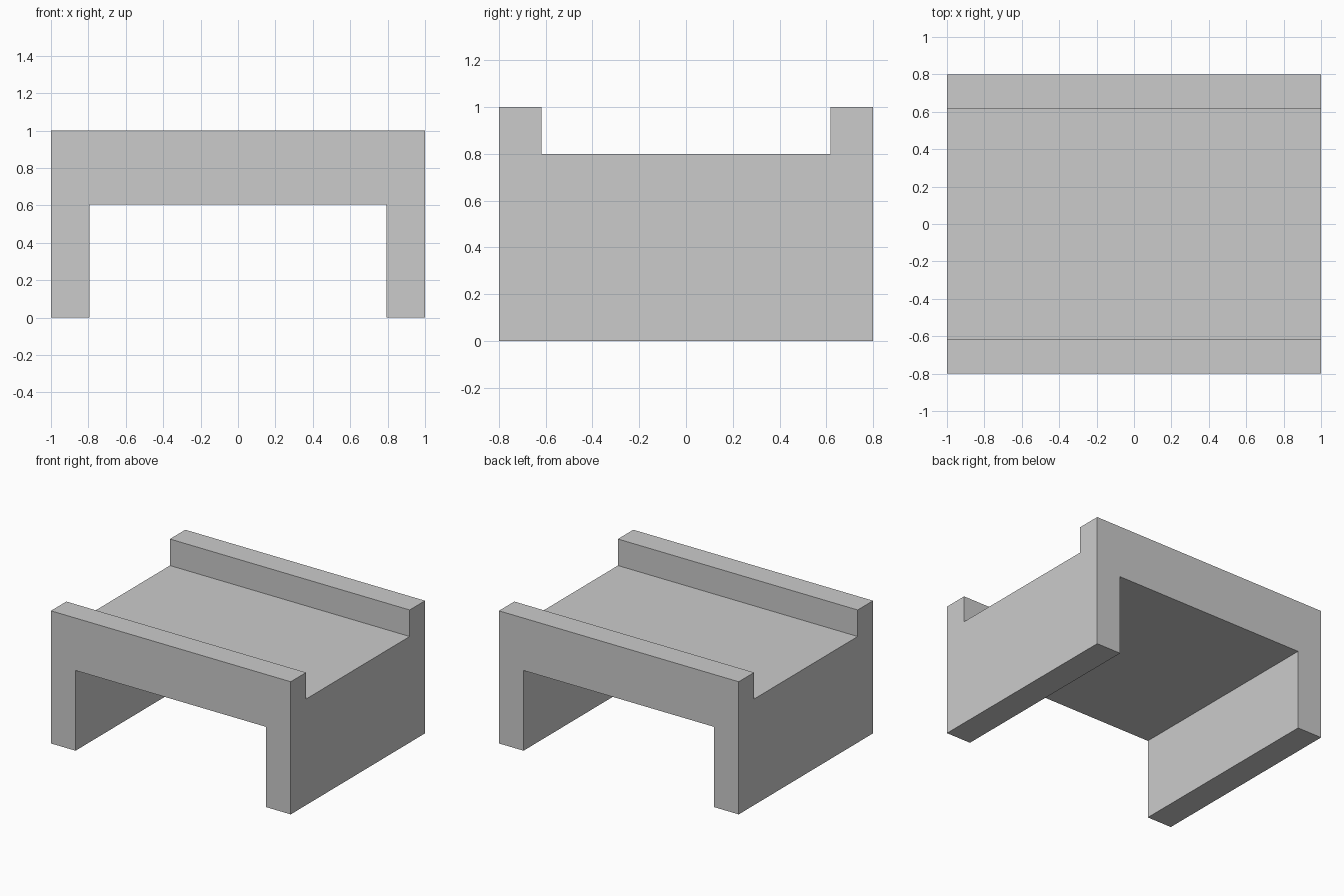
import bpy

if "Cube" in bpy.data.objects:
    bpy.data.objects.remove(bpy.data.objects["Cube"])

W, D, H = 2.0, 1.6, 1.0        # overall size
OPEN_W, OPEN_H = 1.59, 0.605   # passage under the deck
CHAN_D, DECK_Z = 1.234, 0.8    # channel between the side rails


def box(name, size, z0):
    bpy.ops.mesh.primitive_cube_add(size=1, location=(0, 0, z0 + size[2] / 2))
    ob = bpy.context.object
    ob.name = name
    ob.scale = size
    bpy.ops.object.transform_apply(location=True, rotation=False, scale=True)
    return ob


# Solid block that becomes legs, deck and rails in one piece
body = box("bridge_body", (W, D, H), 0)

# Passage below the deck, and channel above it between the rails
cutters = [
    box("passage_cutter", (OPEN_W, D + 1, OPEN_H + 0.5), -0.5),
    box("channel_cutter", (W + 1, CHAN_D, 0.5), DECK_Z),
]
for cutter in cutters:
    cutter.hide_render = True
    mod = body.modifiers.new(cutter.name, 'BOOLEAN')
    mod.operation = 'DIFFERENCE'
    mod.solver = 'EXACT'
    mod.object = cutter

# Apply the cuts and remove the helpers
bpy.ops.object.select_all(action='DESELECT')
body.select_set(True)
bpy.context.view_layer.objects.active = body
for cutter in cutters:
    bpy.ops.object.modifier_apply(modifier=cutter.name)
    bpy.data.objects.remove(cutter)
bpy.ops.object.shade_flat()
